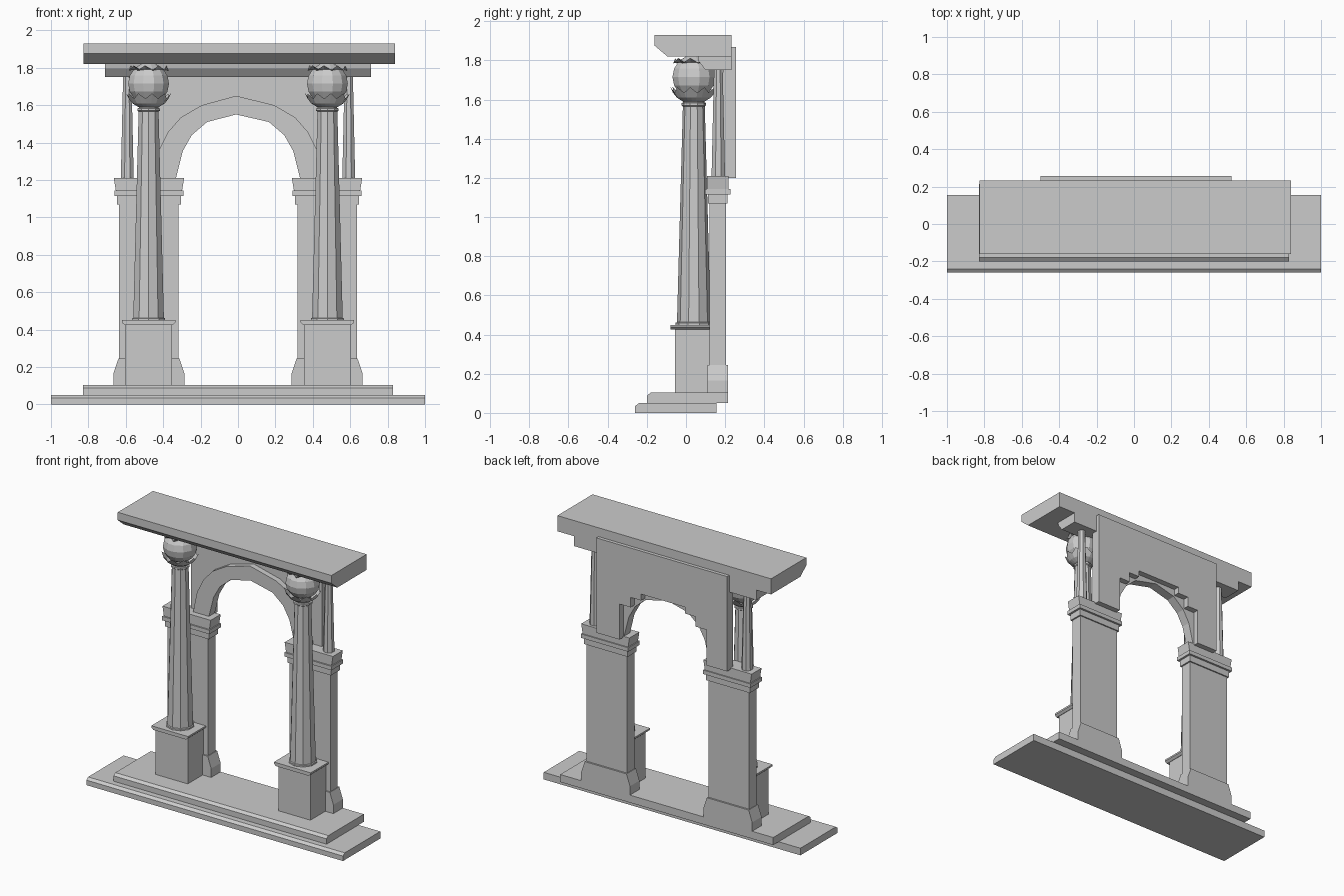
import bpy, bmesh
from math import sin, cos, pi

if "Cube" in bpy.data.objects:
    bpy.data.objects.remove(bpy.data.objects["Cube"])


def finish(name, bm):
    bmesh.ops.recalc_face_normals(bm, faces=bm.faces)
    me = bpy.data.meshes.new(name)
    bm.to_mesh(me)
    bm.free()
    ob = bpy.data.objects.new(name, me)
    bpy.context.collection.objects.link(ob)
    return ob


def prism(name, pts, lo, hi, axis):
    """Extrude a profile: axis 'x' takes (y,z) points, axis 'y' takes (x,z)."""
    bm = bmesh.new()
    put = (lambda p, t: (t, p[0], p[1])) if axis == 'x' else (lambda p, t: (p[0], t, p[1]))
    a = [bm.verts.new(put(p, lo)) for p in pts]
    b = [bm.verts.new(put(p, hi)) for p in pts]
    n = len(pts)
    bm.faces.new(a)
    bm.faces.new(b[::-1])
    for i in range(n):
        bm.faces.new((a[i], a[(i + 1) % n], b[(i + 1) % n], b[i]))
    return finish(name, bm)


def box(name, x0, x1, y0, y1, z0, z1):
    return prism(name, [(x0, z0), (x1, z0), (x1, z1), (x0, z1)], y0, y1, 'y')


def lathe(name, cx, cy, prof, n, caps=True, zig=None):
    """Faceted revolve; zig maps ring index to (radius, z) of alternate points."""
    bm = bmesh.new()
    rings = []
    for k, (r, z) in enumerate(prof):
        ring = []
        for i in range(n):
            rr, zz = zig[k] if zig and k in zig and i % 2 else (r, z)
            a = 2 * pi * (i + 0.5) / n
            ring.append(bm.verts.new((cx + rr * cos(a), cy + rr * sin(a), zz)))
        rings.append(ring)
    for a, b in zip(rings, rings[1:]):
        for i in range(n):
            j = (i + 1) % n
            bm.faces.new((a[i], a[j], b[j], b[i]))
    if caps:
        bm.faces.new(rings[0])
        bm.faces.new(rings[-1])
    return finish(name, bm)


# Two bevelled steps
prism("lower_step", [(-.26, 0), (.155, 0), (.155, .05), (-.24, .05), (-.26, .035)], -1, 1, 'x')
prism("upper_step", [(-.2, .05), (.215, .05), (.215, .103), (-.18, .103), (-.2, .088)], -.83, .83, 'x')

for side, s in (("left", -1), ("right", 1)):
    # Pedestal and its cap
    cx, cy = s * .478, .04
    box("pedestal_" + side, cx - .125, cx + .125, -.055, .135, .1, .43)
    prism("pedestal_cap_" + side,
          [(cx - .128, .425), (cx + .128, .425), (cx + .143, .438), (cx + .143, .45),
           (cx - .143, .45), (cx - .143, .438)], -.078, .155, 'y')

    # Tapered column with foot and neck rings
    lathe("column_" + side, cx, cy,
          [(.093, .45), (.093, .46), (.086, .463), (.056, 1.565), (.063, 1.57),
           (.063, 1.582), (.055, 1.585), (.055, 1.62)], 10)

    # Round capital with leaf collars
    ball = [(max(.03, .113 * cos(t)), 1.715 + .112 * sin(t))
            for t in [pi * (k / 8 - .5) for k in range(9)]]
    lathe("capital_ball_" + side, cx, cy, ball, 12)
    lathe("lower_leaves_" + side, cx, cy,
          [(.056, 1.59), (.088, 1.61), (.108, 1.635)], 20, False, {2: (.121, 1.663)})
    lathe("upper_leaves_" + side, cx, cy,
          [(.108, 1.785), (.085, 1.79), (.07, 1.8)], 16, False, {0: (.096, 1.812)})

    # Arch pier: flared foot, shaft and stepped capital
    px = s * .476
    prism("pier_foot_" + side,
          [(px - .19, .1), (px + .19, .1), (px + .19, .165), (px + .163, .245),
           (px - .163, .245), (px - .19, .165)], .11, .215, 'y')
    box("pier_" + side, px - .159, px + .159, .12, .203, .1, 1.1)
    box("pier_capital_lower_" + side, px - .17, px + .17, .112, .212, 1.07, 1.12)
    box("pier_capital_band_" + side, px - .184, px + .184, .098, .226, 1.115, 1.143)
    prism("pier_capital_top_" + side,
          [(px - .177, 1.143), (px + .177, 1.143), (px + .188, 1.21), (px - .188, 1.21)],
          .108, .218, 'y')

    # Slim corner column on the pier
    lathe("slim_column_" + side, s * .592, .165,
          [(.037, 1.2), (.037, 1.22), (.024, 1.76)], 8)

# Faceted arch ring
inner = [(.333, 1.205), (.295, 1.355), (.247, 1.44), (.165, 1.51)]
outer = [(.455, 1.205), (.425, 1.355), (.375, 1.455), (.305, 1.535), (.193, 1.6)]
mid = -.01
ring = ([(x, z) for x, z in outer] + [(mid, 1.65)] + [(-x, z) for x, z in outer[::-1]]
        + [(-x, z) for x, z in inner] + [(mid, 1.55)] + [(x, z) for x, z in inner[::-1]])
prism("arch_ring", ring, .15, .215, 'y')

# Back wall with a stair-stepped opening
stairs = [(.338, 1.2), (.338, 1.45), (.252, 1.45), (.252, 1.52), (.17, 1.52), (.17, 1.565)]
wall = ([(.52, 1.2), (.52, 1.868), (-.5, 1.868), (-.5, 1.2)]
        + [(-x, z) for x, z in stairs] + stairs[::-1])
prism("back_wall", wall, .19, .256, 'y')

# Lintel and overhanging cornice slab
prism("lintel", [(.1, 1.75), (.232, 1.75), (.232, 1.82), (.06, 1.82), (.065, 1.795)],
      -.71, .71, 'x')
prism("cornice", [(-.095, 1.82), (.232, 1.82), (.232, 1.93), (-.16, 1.93), (-.16, 1.875)],
      -.825, .84, 'x')
